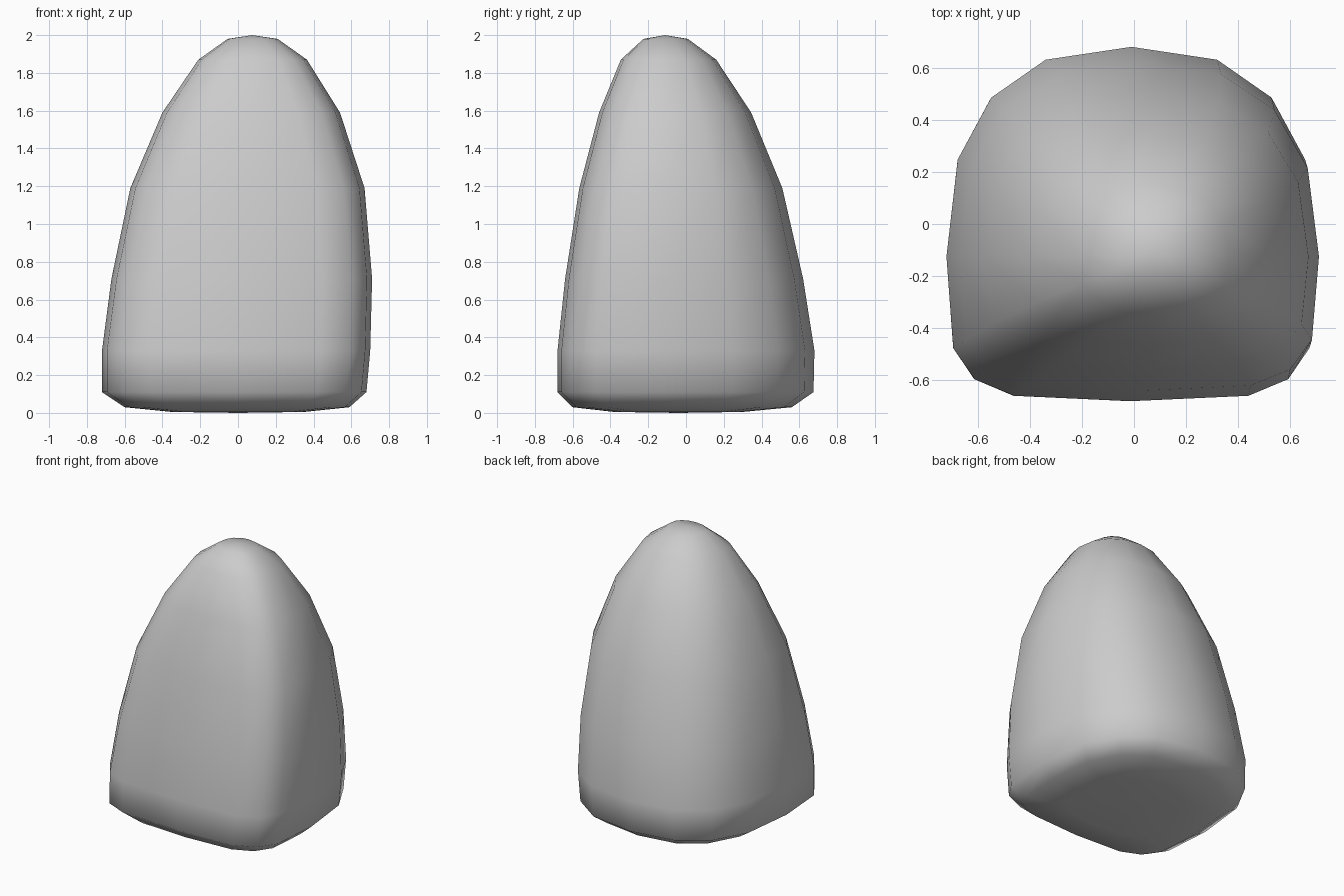
import bpy, bmesh, math

if "Cube" in bpy.data.objects:
    bpy.data.objects.remove(bpy.data.objects["Cube"])

SIDES = 16
Y_WIDE = -0.125   # depth at which the body is widest

# z, left x, right x, front y, back y, front squareness, back squareness
RINGS = [
    (0.005, -0.35, 0.35, -0.38, 0.30, 3.2, 2.5),
    (0.03, -0.60, 0.59, -0.60, 0.56, 3.8, 2.5),
    (0.11, -0.72, 0.68, -0.68, 0.675, 4.2, 2.5),
    (0.33, -0.72, 0.70, -0.68, 0.68, 4.2, 2.5),
    (0.71, -0.67, 0.71, -0.64, 0.62, 4.0, 2.45),
    (1.19, -0.57, 0.67, -0.565, 0.51, 3.6, 2.4),
    (1.59, -0.40, 0.54, -0.46, 0.345, 3.0, 2.3),
    (1.87, -0.21, 0.365, -0.345, 0.16, 2.5, 2.2),
    (1.98, -0.055, 0.21, -0.225, 0.01, 2.2, 2.1),
]


def power(v, n):
    return math.copysign(abs(v) ** (2 / n), v) if abs(v) > 1e-6 else 0.0


def add_ring(bm, z, xl, xr, yf, yb, nf, nb):
    """Cross-section with a flat, squarish front and a rounder back."""
    ring = []
    for i in range(SIDES):
        t = 2 * math.pi * i / SIDES
        c, s = math.cos(t), math.sin(t)
        n, depth = (nb, yb - Y_WIDE) if s > 0 else (nf, Y_WIDE - yf)
        ring.append(bm.verts.new(((xl + xr) / 2 + (xr - xl) / 2 * power(c, n),
                                  Y_WIDE + depth * power(s, n), z)))
    return ring


# Rounded, tapering body lofted through the rings
bm = bmesh.new()
rings = [add_ring(bm, *r) for r in RINGS]
for low, high in zip(rings, rings[1:]):
    for i in range(SIDES):
        j = (i + 1) % SIDES
        bm.faces.new((low[i], low[j], high[j], high[i]))

# Closed base and crown
base = bm.verts.new((0, -0.04, 0))
crown = bm.verts.new((0.075, -0.11, 2.0))
for i in range(SIDES):
    j = (i + 1) % SIDES
    bm.faces.new((base, rings[0][j], rings[0][i]))
    bm.faces.new((crown, rings[-1][i], rings[-1][j]))
bmesh.ops.recalc_face_normals(bm, faces=bm.faces)
for f in bm.faces:
    f.smooth = True

mesh = bpy.data.meshes.new("rounded_stone")
bm.to_mesh(mesh)
bm.free()
bpy.context.collection.objects.link(bpy.data.objects.new("rounded_stone", mesh))
